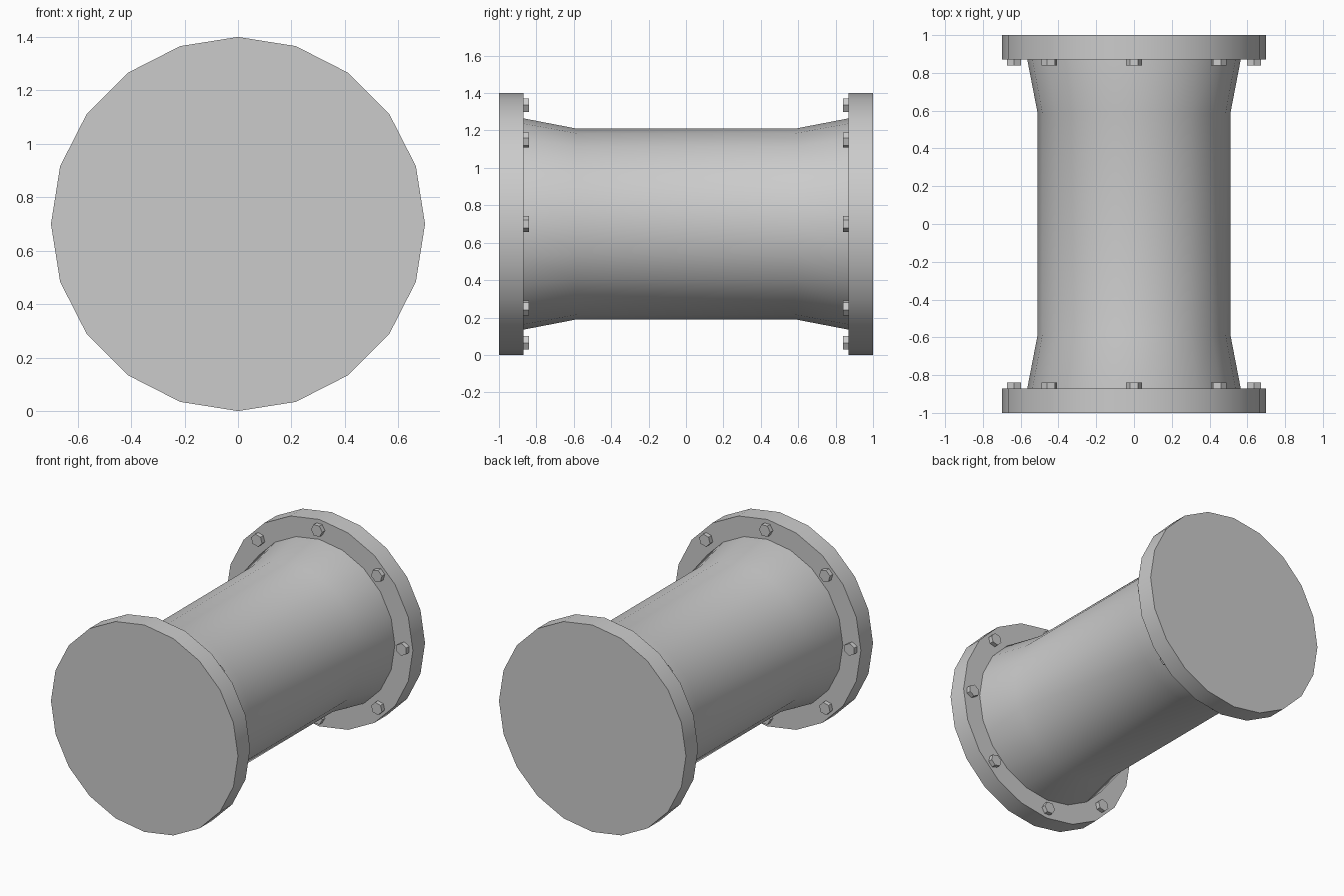
import bpy, bmesh, math
from math import sin, cos, radians, tau

if "Cube" in bpy.data.objects:
    bpy.data.objects.remove(bpy.data.objects["Cube"])

AXIS_Z = 0.70   # height of the pipe axis
SIDES = 20


def finish(name, bm):
    bmesh.ops.recalc_face_normals(bm, faces=bm.faces)
    mesh = bpy.data.meshes.new(name)
    bm.to_mesh(mesh)
    bm.free()
    ob = bpy.data.objects.new(name, mesh)
    bpy.context.collection.objects.link(ob)
    bpy.ops.object.select_all(action='DESELECT')
    ob.select_set(True)
    bpy.context.view_layer.objects.active = ob
    bpy.ops.object.shade_smooth_by_angle(angle=radians(30))
    return ob


def lathe(name, profile, sides, centre=(0, AXIS_Z), turn=0.0, closed=False):
    """Revolve (radius, y) points about an axis parallel to y."""
    bm = bmesh.new()
    cx, cz = centre
    rings = []
    for r, y in profile:
        angles = [turn + tau * i / sides for i in range(sides)]
        rings.append([bm.verts.new((cx + r * cos(a), y, cz + r * sin(a))) for a in angles])
    pairs = list(zip(rings, rings[1:]))
    if closed:
        pairs.append((rings[-1], rings[0]))
    else:
        bm.faces.new(rings[0])
        bm.faces.new(rings[-1])
    for a, b in pairs:
        for i in range(sides):
            j = (i + 1) % sides
            bm.faces.new((a[i], a[j], b[j], b[i]))
    return finish(name, bm)


# Pipe body with flared, capped ends
half = [(0.55, 1.0), (0.565, 0.87), (0.51, 0.585)]
profile = half + [(r, -y) for r, y in reversed(half)]
body = lathe("pipe_body", profile, SIDES)

# Slightly darker end caps
grey = bpy.data.materials.new("pipe_grey")
grey.diffuse_color = (0.8, 0.8, 0.8, 1)
grey.use_nodes = True
grey.node_tree.nodes["Principled BSDF"].inputs["Base Color"].default_value = grey.diffuse_color
dark = bpy.data.materials.new("cap_grey")
dark.diffuse_color = (0.65, 0.65, 0.65, 1)
dark.use_nodes = True
dark.node_tree.nodes["Principled BSDF"].inputs["Base Color"].default_value = dark.diffuse_color
body.data.materials.append(grey)
body.data.materials.append(dark)
for face in body.data.polygons:
    if len(face.vertices) == SIDES:
        face.material_index = 1

for side, label in ((-1, "front"), (1, "back")):
    # Flange ring
    ring = [(0.55, side), (0.70, side), (0.70, side * 0.87), (0.55, side * 0.87)]
    lathe(label + "_flange", ring, SIDES, closed=True)

    # Hex bolt heads on the inner face of the flange
    for k in range(8):
        a = tau * k / 8
        spot = (0.635 * cos(a), AXIS_Z + 0.635 * sin(a))
        lathe(f"{label}_bolt_{k + 1}", [(0.042, side * 0.88), (0.042, side * 0.84)],
              6, spot, a + radians(30))
